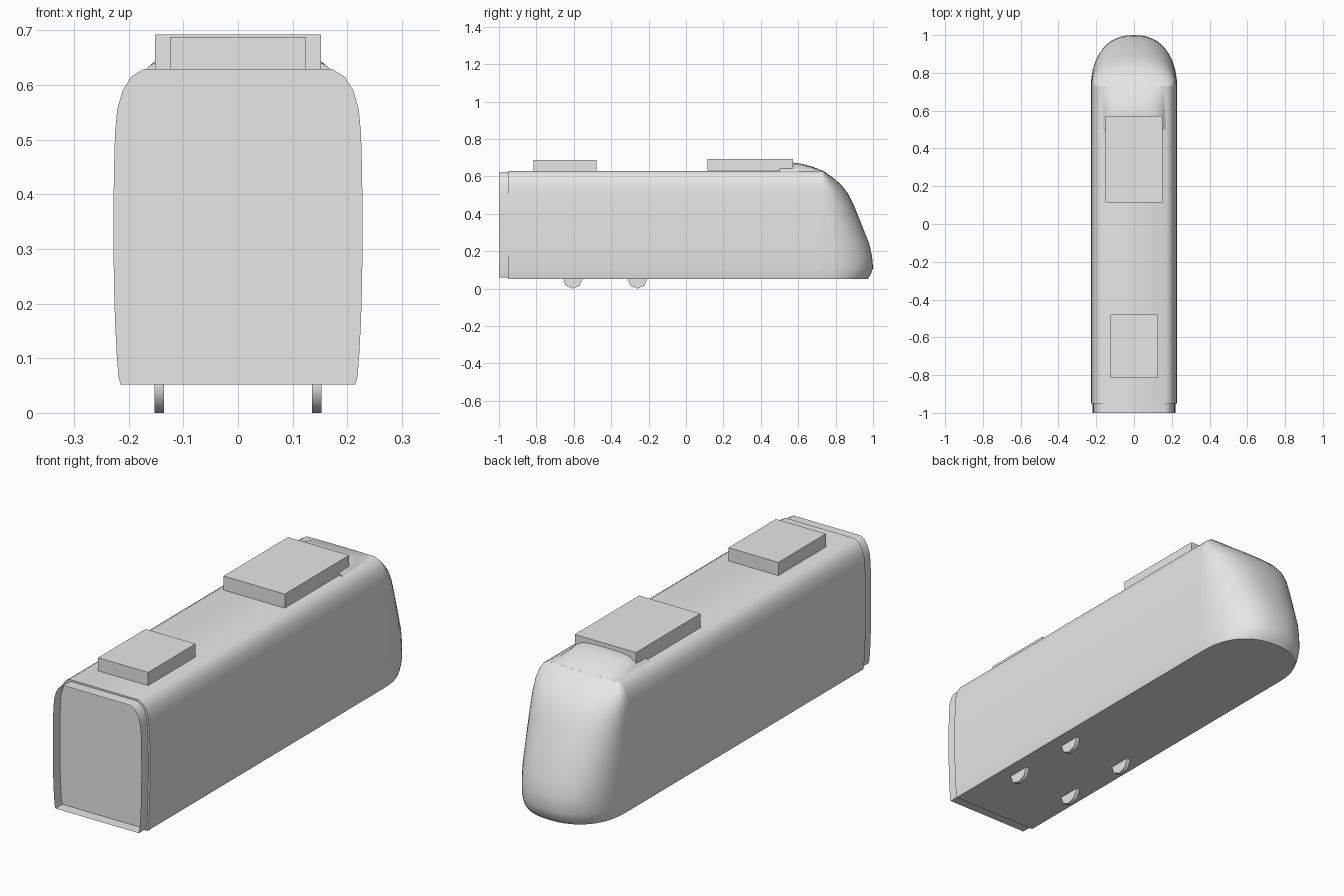
import bpy, bmesh, math
from mathutils import Matrix

cube = bpy.data.objects.get("Cube")
if cube:
    bpy.data.objects.remove(cube, do_unlink=True)

grey = bpy.data.materials.new("light grey")
grey.use_nodes = True
grey.diffuse_color = (0.8, 0.8, 0.8, 1)
grey.node_tree.nodes["Principled BSDF"].inputs["Base Color"].default_value = (0.8, 0.8, 0.8, 1)


def finish(name, bm, angle=None, closed=True):
    bmesh.ops.remove_doubles(bm, verts=bm.verts, dist=0.0001)
    if closed:
        bmesh.ops.recalc_face_normals(bm, faces=bm.faces)
    mesh = bpy.data.meshes.new(name)
    bm.to_mesh(mesh)
    bm.free()
    mesh.materials.append(grey)
    obj = bpy.data.objects.new(name, mesh)
    bpy.context.collection.objects.link(obj)
    if angle:
        bpy.ops.object.select_all(action='DESELECT')
        obj.select_set(True)
        bpy.context.view_layer.objects.active = obj
        bpy.ops.object.shade_smooth_by_angle(angle=math.radians(angle))
    return obj


def loft(name, rings, angle, loop=True, cap_start=True, cap_end=True):
    bm = bmesh.new()
    rows = [[bm.verts.new(p) for p in ring] for ring in rings]
    n = len(rows[0])
    for a, b in zip(rows, rows[1:]):
        for i in range(n if loop else n - 1):
            j = (i + 1) % n
            bm.faces.new((a[i], a[j], b[j], b[i]))
    if cap_start:
        bm.faces.new(rows[0])
    if cap_end:
        bm.faces.new(rows[-1])
    return finish(name, bm, angle)


def box(name, width, y0, y1, z0, z1):
    bm = bmesh.new()
    bmesh.ops.create_cube(bm, size=1)
    bmesh.ops.scale(bm, vec=(width, y1 - y0, z1 - z0), verts=bm.verts)
    bmesh.ops.translate(bm, vec=(0, (y0 + y1) / 2, (z0 + z1) / 2), verts=bm.verts)
    return finish(name, bm)


# Half cross-section of the carriage: half width, height, nose tip position
SIDE = [(0.215, 0.052, 0.97), (0.219, 0.07, 0.985), (0.222, 0.11, 1.0),
        (0.225, 0.17, 0.995), (0.227, 0.24, 0.98), (0.228, 0.34, 0.94),
        (0.227, 0.44, 0.9), (0.225, 0.51, 0.865), (0.221, 0.555, 0.83),
        (0.211, 0.59, 0.79), (0.195, 0.615, 0.755), (0.172, 0.629, 0.735)]
JOINT, REAR = 0.73, -0.95


def section(y, sx=1.0, sz=1.0):
    half = [(w * sx, 0.34 + (z - 0.34) * sz) for w, z, _ in SIDE]
    return [(x, y, z) for x, z in half] + [(-x, y, z) for x, z in reversed(half)]


# Main carriage and the open collar at the rear end
loft("carriage_body", [section(REAR), section(JOINT)], 40)
loft("rear_collar", [section(-1, 0.965, 0.975), section(REAR, 0.965, 0.975)], 40,
     cap_start=False, cap_end=False)

# Rounded sloping nose, stacked from plan outlines
STEPS = 24


def plan(w, z, tip):
    ring = []
    for i in range(STEPS + 1):
        t = math.pi * i / STEPS
        c, s = math.cos(t), max(math.sin(t), 0)
        x = math.copysign(abs(c) ** 0.87, c) * w
        ring.append((x, JOINT + (tip - JOINT) * s ** 0.87, z))
    return ring


loft("nose", [plan(*p) for p in SIDE], 50)

# Roof fairing behind the nose
HUMP = [(0.5, 0.172, 0.66), (0.57, 0.168, 0.674), (0.62, 0.165, 0.667),
        (0.67, 0.164, 0.654), (0.71, 0.164, 0.639), (0.735, 0.164, 0.629)]


def arch(y, w, top):
    shape = [(1, 0), (0.94, 0.25), (0.84, 0.55), (0.68, 0.85), (0.45, 0.97), (0.15, 1)]
    half = [(w * a, 0.626 + (top - 0.626) * b) for a, b in shape]
    return [(x, y, z) for x, z in half] + [(-x, y, z) for x, z in reversed(half)]


loft("roof_fairing", [arch(*h) for h in HUMP], 50)

# Equipment boxes on the roof
box("front_roof_unit", 0.304, 0.115, 0.572, 0.62, 0.692)
box("rear_roof_unit", 0.248, -0.815, -0.478, 0.62, 0.688)

# Small wheels showing below the floor
for side, x in (("left", 0.144), ("right", -0.144)):
    for end, y in (("front", -0.605), ("rear", -0.26)):
        bm = bmesh.new()
        bmesh.ops.create_cone(bm, cap_ends=True, segments=8, radius1=0.052,
                              radius2=0.052, depth=0.018)
        bmesh.ops.rotate(bm, verts=bm.verts, matrix=Matrix.Rotation(math.pi / 2, 3, 'Y'))
        bmesh.ops.translate(bm, verts=bm.verts, vec=(x, y, 0.052))
        finish(f"{side}_{end}_wheel", bm, 50)
